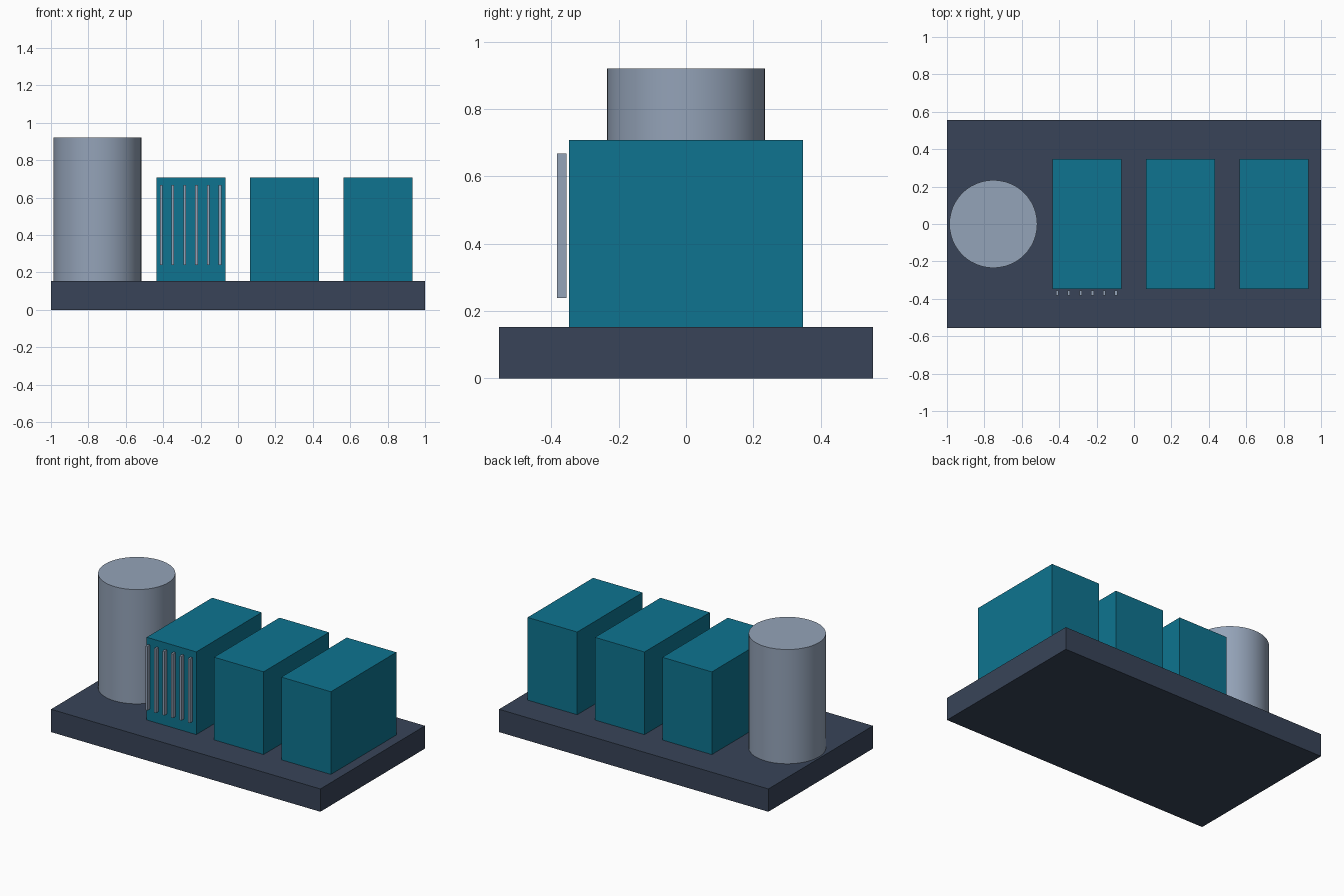
import bpy
import math

cube = bpy.data.objects.get("Cube")
if cube:
    bpy.data.objects.remove(cube, do_unlink=True)


def material(name, rgb):
    # sRGB bytes to linear colour
    lin = [((c / 255 + 0.055) / 1.055) ** 2.4 if c > 10 else c / 255 / 12.92 for c in rgb]
    mat = bpy.data.materials.new(name)
    mat.use_nodes = True
    mat.diffuse_color = (*lin, 1)
    mat.node_tree.nodes["Principled BSDF"].inputs["Base Color"].default_value = (*lin, 1)
    return mat


slate = material("dark slate", (56, 68, 88))
teal = material("teal", (14, 116, 144))
steel = material("steel grey", (148, 163, 184))


def box(name, x, y, bottom, top, width, depth, mat):
    bpy.ops.mesh.primitive_cube_add(size=1, location=(x, y, (bottom + top) / 2))
    ob = bpy.context.object
    ob.name = name
    ob.scale = (width, depth, top - bottom)
    bpy.ops.object.transform_apply(location=False, rotation=False, scale=True)
    ob.data.materials.append(mat)
    return ob


BASE_TOP = 0.153

# Base slab
box("base_slab", 0, 0, 0, BASE_TOP, 2, 1.11, slate)

# Row of three cabinets
for i in range(3):
    box(f"cabinet_{i + 1}", -0.251 + 0.5 * i, 0, BASE_TOP, 0.708, 0.368, 0.694, teal)

# Upright tank
height = 0.92 - BASE_TOP
bpy.ops.mesh.primitive_cylinder_add(vertices=48, radius=0.235, depth=height,
                                    location=(-0.752, 0, BASE_TOP + height / 2))
tank = bpy.context.object
tank.name = "tank"
tank.data.materials.append(steel)
bpy.ops.object.shade_smooth_by_angle(angle=math.radians(30))

# Cooling fins standing just off the first cabinet's front
for i in range(6):
    box(f"cooling_fin_{i + 1}", -0.411 + 0.063 * i, -0.369, 0.238, 0.668, 0.014, 0.027, steel)
